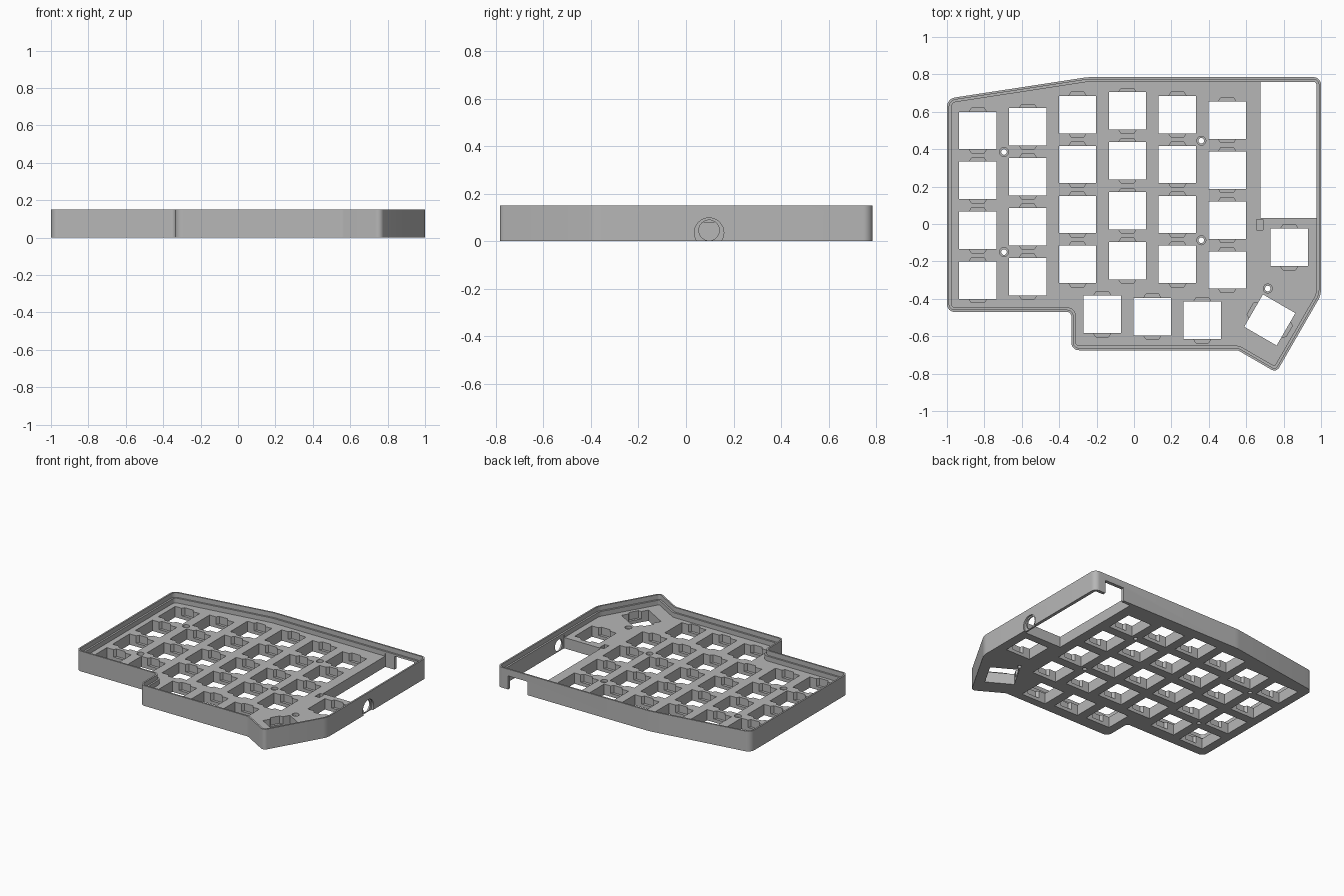
import bpy, bmesh, math
from mathutils import Vector, Matrix

old = bpy.data.objects.get("Cube")
if old:
    bpy.data.objects.remove(old, do_unlink=True)

HEIGHT, PLATE_TOP, KEY, PITCH = 0.15, 0.08, 0.2, 0.267

grey = bpy.data.materials.new("plain grey")
grey.use_nodes = True
colour = (0.47, 0.47, 0.47, 1)
grey.diffuse_color = colour
grey.node_tree.nodes["Principled BSDF"].inputs["Base Color"].default_value = colour

# Case outline, counter-clockwise: x, y, corner radius
OUTLINE = [(-1, -0.47, 0.04), (-0.335, -0.47, 0.025), (-0.335, -0.675, 0.04),
           (0.555, -0.675, 0.05), (0.761, -0.794, 0.03), (1, -0.38, 0.12),
           (1, 0.785, 0.04), (-0.25, 0.785, 0.3), (-1, 0.67, 0.05)]


def rounded_outline(inset):
    """Offset the outline inwards and round its corners."""
    n, result = len(OUTLINE), []
    for i, (x, y, r) in enumerate(OUTLINE):
        p = Vector((x, y))
        a = (p - Vector(OUTLINE[i - 1][:2])).normalized()
        b = (Vector(OUTLINE[(i + 1) % n][:2]) - p).normalized()
        turn = math.atan2(a.x * b.y - a.y * b.x, a.dot(b))
        side = 1 if turn > 0 else -1
        r = max(r - side * inset, 0.008)
        bisector = Vector((-a.y - b.y, a.x + b.x)).normalized()
        half = math.cos(turn / 2)
        centre = p + bisector * (inset + side * r) / half
        start = math.atan2(-a.x, a.y) + math.pi
        for k in range(9):
            t = start + turn * k / 8
            normal = Vector((math.cos(t), math.sin(t)))
            result.append(centre - normal * r * side)
    return result


def rect(x0, x1, y0, y1):
    return [(x0, y0), (x1, y0), (x1, y1), (x0, y1)]


def circle(x, y, r, n=32):
    return [(x + r * math.cos(math.tau * k / n), y + r * math.sin(math.tau * k / n))
            for k in range(n)]


def placed(points, x, y, angle):
    turn = Matrix.Rotation(angle, 2)
    return [turn @ Vector(p) + Vector((x, y)) for p in points]


def prisms(name, profiles, z0, z1, matrix=None):
    """One object made from several extruded profiles."""
    bm = bmesh.new()
    for profile in profiles:
        face = bm.faces.new([bm.verts.new((p[0], p[1], z0)) for p in profile])
        ext = bmesh.ops.extrude_face_region(bm, geom=[face])
        verts = [v for v in ext["geom"] if isinstance(v, bmesh.types.BMVert)]
        bmesh.ops.translate(bm, verts=verts, vec=(0, 0, z1 - z0))
    bmesh.ops.recalc_face_normals(bm, faces=bm.faces)
    if matrix:
        bm.transform(matrix)
    mesh = bpy.data.meshes.new(name)
    bm.to_mesh(mesh)
    bm.free()
    mesh.materials.append(grey)
    obj = bpy.data.objects.new(name, mesh)
    bpy.context.collection.objects.link(obj)
    return obj


case = prisms("keyboard_case", [rounded_outline(0)], 0, HEIGHT)


def cut(name, profiles, z0, z1, matrix=None):
    cutter = prisms(name, profiles, z0, z1, matrix)
    cutter.hide_render = True
    mod = case.modifiers.new(name, "BOOLEAN")
    mod.operation, mod.solver, mod.object = "DIFFERENCE", "EXACT", cutter
    bpy.context.view_layer.objects.active = case
    bpy.ops.object.modifier_apply(modifier=name)
    bpy.data.objects.remove(cutter, do_unlink=True)


# Stepped recess inside the rim
cut("rim_recess", [rounded_outline(0.012)], 0.115, 0.3)
cut("plate_recess", [rounded_outline(0.025)], PLATE_TOP, 0.3)

# Key positions: staggered columns, then the thumb keys
columns = [(-0.835, 0.5), (-0.567, 0.52), (-0.302, 0.585),
           (-0.035, 0.605), (0.232, 0.585), (0.498, 0.555)]
keys = [(x, top - PITCH * row, 0) for x, top in columns for row in range(4)]
keys += [(-0.17, -0.483, 0), (0.098, -0.495, 0), (0.365, -0.515, 0),
         (0.83, -0.125, 0), (0.726, -0.513, math.radians(60))]
h = KEY / 2
square = rect(-h, h, -h, h)
clip = [(-0.047, -h), (-0.034, -h - 0.02), (0.034, -h - 0.02), (0.047, -h),
        (0.047, h), (0.034, h + 0.02), (-0.034, h + 0.02), (-0.047, h)]
screws = [(-0.695, 0.385), (-0.695, -0.15), (0.36, 0.445), (0.36, -0.087), (0.715, -0.345)]

# Through holes: switches, controller bay, screws
holes = [placed(square, *k) for k in keys] + [circle(x, y, 0.015, 24) for x, y in screws]
cut("through_holes", holes + [rect(0.675, 0.977, 0.033, 0.762)], -0.1, PLATE_TOP + 0.02)

# Clip pockets and screw countersinks
cut("clip_pockets", [placed(clip, *k) for k in keys], 0.025, PLATE_TOP + 0.02)
cut("screw_seats", [circle(x, y, 0.024, 24) for x, y in screws], 0.06, PLATE_TOP + 0.02)
cut("cable_pocket", [rect(0.655, 0.69, -0.032, 0.025)], 0.04, PLATE_TOP + 0.02)

# Cable port in the back wall, round jack port in the right wall
cut("cable_port", [rect(0.75, 0.91, 0.74, 0.9)], -0.1, 0.1)
sideways = Matrix.Rotation(math.pi / 2, 4, "Y")
cut("jack_port", [circle(-0.046, 0.097, 0.043)], 0.9, 1.1, sideways)
cut("jack_port_seat", [circle(-0.036, 0.097, 0.062)], 0.988, 1.1, sideways)

bpy.ops.object.select_all(action="DESELECT")
case.select_set(True)
bpy.context.view_layer.objects.active = case
bpy.ops.object.shade_smooth_by_angle(angle=math.radians(30))
